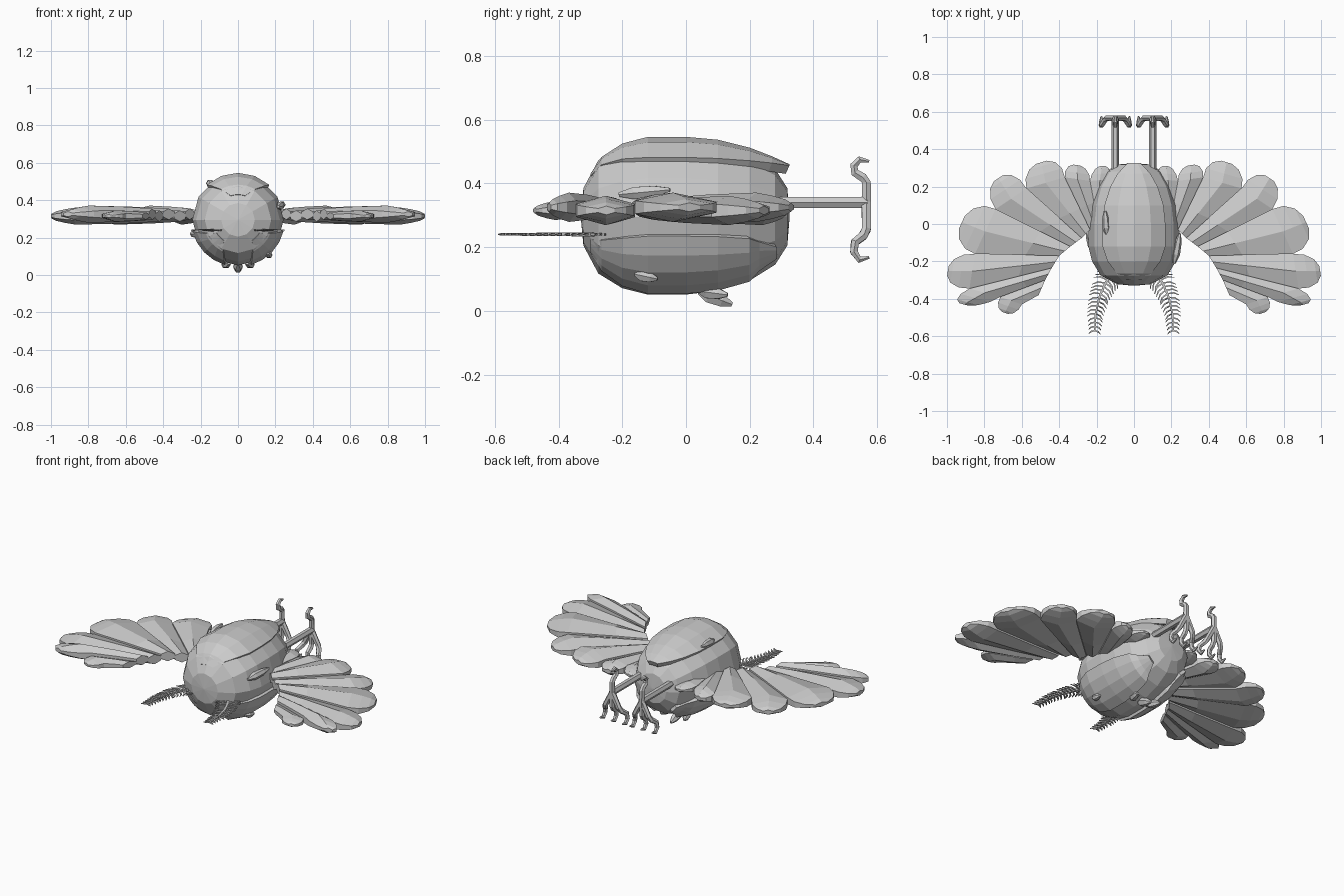
import bpy, math
from mathutils import Vector

if "Cube" in bpy.data.objects:
    bpy.data.objects.remove(bpy.data.objects["Cube"])

grey = bpy.data.materials.new("grey")
grey.diffuse_color = (0.6, 0.6, 0.6, 1)
grey.use_nodes = True
grey.node_tree.nodes["Principled BSDF"].inputs["Base Color"].default_value = grey.diffuse_color
CZ = 0.295  # height of the body axis


def make(name, verts, faces):
    me = bpy.data.meshes.new(name)
    me.from_pydata([tuple(v) for v in verts], [], faces)
    me.materials.append(grey)
    ob = bpy.data.objects.new(name, me)
    bpy.context.collection.objects.link(ob)
    return ob


def loft(name, rings):
    """Closed skin through equal rings of points."""
    n = len(rings[0])
    verts = [p for r in rings for p in r]
    faces = [(i*n + j, i*n + (j+1) % n, (i+1)*n + (j+1) % n, (i+1)*n + j)
             for i in range(len(rings)-1) for j in range(n)]
    faces += [tuple(range(n))[::-1], tuple(range(len(verts)-n, len(verts)))]
    return make(name, verts, faces)


def tube(name, pts, radii, sides=6):
    pts = [Vector(p) for p in pts]
    rings = []
    for i, p in enumerate(pts):
        d = (pts[min(i+1, len(pts)-1)] - pts[max(i-1, 0)]).normalized()
        ref = Vector((1, 0, 0)) if abs(d.x) < 0.8 else Vector((0, 0, 1))
        u = d.cross(ref).normalized()
        v = d.cross(u)
        rings.append([p + radii[i]*(u*math.cos(a) + v*math.sin(a))
                      for a in (2*math.pi*(k+.5)/sides for k in range(sides))])
    return loft(name, rings)


def polar(y, r, a):
    return (r*math.cos(a), y, CZ + r*math.sin(a))


# Body: faceted egg lying along y
profile = [(-.33, .004), (-.322, .09), (-.275, .178), (-.2, .224), (-.12, .244), (0, .244),
           (.1, .232), (.2, .2), (.28, .15), (.318, .09), (.325, .004)]
loft("body", [[polar(y, r, -2*math.pi*k/12) for k in range(12)] for y, r in profile])

# Petal plates wrapping the body: y, radius, share of the half angle
plate = [(-.3, .135, .4), (-.265, .188, .7), (-.2, .23, .9), (-.12, .251, 1), (0, .251, 1),
         (.1, .242, .97), (.2, .217, .85), (.27, .19, .65), (.325, .165, .3)]


def petal(name, centre, half, shift=0):
    m, verts = 5, []
    for y, r, s in plate:
        verts += [polar(y + (shift if y > .2 else 0), r,
                        math.radians(centre + half*s*(2*k/(m-1) - 1))) for k in range(m)]
    faces = [(i*m+k, (i+1)*m+k, (i+1)*m+k+1, i*m+k+1)
             for i in range(len(plate)-1) for k in range(m-1)]
    ob = make(name, verts, faces)
    mod = ob.modifiers.new("thickness", 'SOLIDIFY')
    mod.thickness = .03
    mod.offset = -1


petal("top_petal", 90, 42)
for s, side in ((1, "right"), (-1, "left")):
    petal(side + "_lower_petal", 270 + s*46, 30, -.04)

# Wings: each feather runs from the inner edge to its valleys, then to a round tip
inner = [(.19, .12), (.2, .04), (.235, -.03), (.28, -.075), (.34, -.12),
         (.4, -.17), (.44, -.235), (.475, -.3), (.51, -.38)]
valleys = [(.13, .24), (.235, .23), (.37, .25), (.575, .19), (.74, .08),
           (.85, -.16), (.88, -.345), (.715, -.39), (.6, -.43)]
tips = [(.17, .31), (.305, .315), (.495, .33), (.725, .245), (.92, .01),
        (.995, -.25), (.91, -.43), (.69, -.475)]
for s, side in ((1, "right"), (-1, "left")):
    for i, tip in enumerate(tips):
        a, b, va, vb = (Vector(p) for p in (inner[i], inner[i+1], valleys[i], valleys[i+1]))
        tip, vm = Vector(tip), (va + vb)/2
        thick = .03 if i in (0, 7) else .046
        rows = [(a, b, .65), (a.lerp(va, .4), b.lerp(vb, .4), .85), (va, vb, 1)]
        for f, w, th in ((.45, .95, .8), (.82, .68, .55), (1, .28, .3)):
            c = vm.lerp(tip, f)
            rows.append((c + (va - vm)*w, c + (vb - vm)*w, th))
        rings = []
        zc = .32 + .005*(-1)**i
        for p, q, th in rows:
            c, t = (p + q)/2, th*thick
            e = t*.45
            cross = [(p, -e), (c, -t), (q, -e), (q, e), (c, t), (p, e)]
            rings.append([(s*v.x, v.y, zc + h) for v, h in cross][::-s])
        loft(f"{side}_feather_{i+1}", rings)

# Fern-like feelers at the front
spine = [Vector(p) for p in ((.10, -.25), (.15, -.31), (.185, -.39), (.205, -.48), (.21, -.575))]
for s, side in ((1, "right"), (-1, "left")):
    at = lambda p, z=.24: (s*p.x, p.y, z)
    tube(side + "_feeler_stem", [at(p) for p in spine], [.009, .009, .008, .007, .005], 4)
    for k in range(16):
        f = .35 + k*3.6/15
        i = min(int(f), 3)
        p = spine[i].lerp(spine[i+1], f - i)
        d = (spine[i+1] - spine[i]).normalized()
        n = Vector((-d.y, d.x))
        size = .08 - .003*k
        for o, lab in ((1, "outer"), (-1, "inner")):
            mid, end = p + n*o*size*.55 + d*size*.15, p + n*o*size*.9 + d*size*.5
            tube(f"{side}_feeler_{lab}_barb_{k+1}", [at(p), at(mid), at(end)],
                 [.005, .006, .002], 4)

# Legs stretched backwards, with hooked toes
for s, side in ((1, "right"), (-1, "left")):
    x = s*.1
    tube(side + "_leg", [(x, .2, .34), (x, .57, .34)], [.02, .02], 6)
    for k, (dx, up) in enumerate(((0, 1), (-.075, -1), (0, -1), (.075, -1))):
        path = [(0, .566, 0), (.6, .566, .085), (.75, .555, .105), (.95, .53, .125),
                (1, .527, .155), (1, .545, .18), (1, .575, .172)]
        if up > 0:
            path = [(a, y, h*.75) for a, y, h in path]
        tube(f"{side}_toe_{k+1}", [(x + dx*a, y, .34 + up*h) for a, y, h in path],
             [.017, .016, .016, .015, .014, .012, .005], 6)


# Small scale-like thorns scattered on the body
def thorn(name, a, b, r):
    a, b = Vector(a), Vector(b)
    tube(name, [a, a.lerp(b, .3), a.lerp(b, .7), b], [r*.35, r, r*.85, r*.3], 6)


thorn("top_thorn", (-.145, -.06, .485), (-.155, .07, .495), .022)
thorn("right_thorn", (.215, -.21, .365), (.245, -.05, .38), .022)
thorn("left_thorn", (-.215, -.15, .22), (-.25, -.03, .22), .022)
thorn("lower_thorn", (.16, -.16, .115), (.17, -.09, .1), .02)
thorn("tail_thorn", (0, .04, .06), (0, .145, .02), .026)
for s, side in ((1, "right"), (-1, "left")):
    thorn(side + "_belly_thorn", (s*.05, .04, .062), (s*.08, .13, .05), .022)
